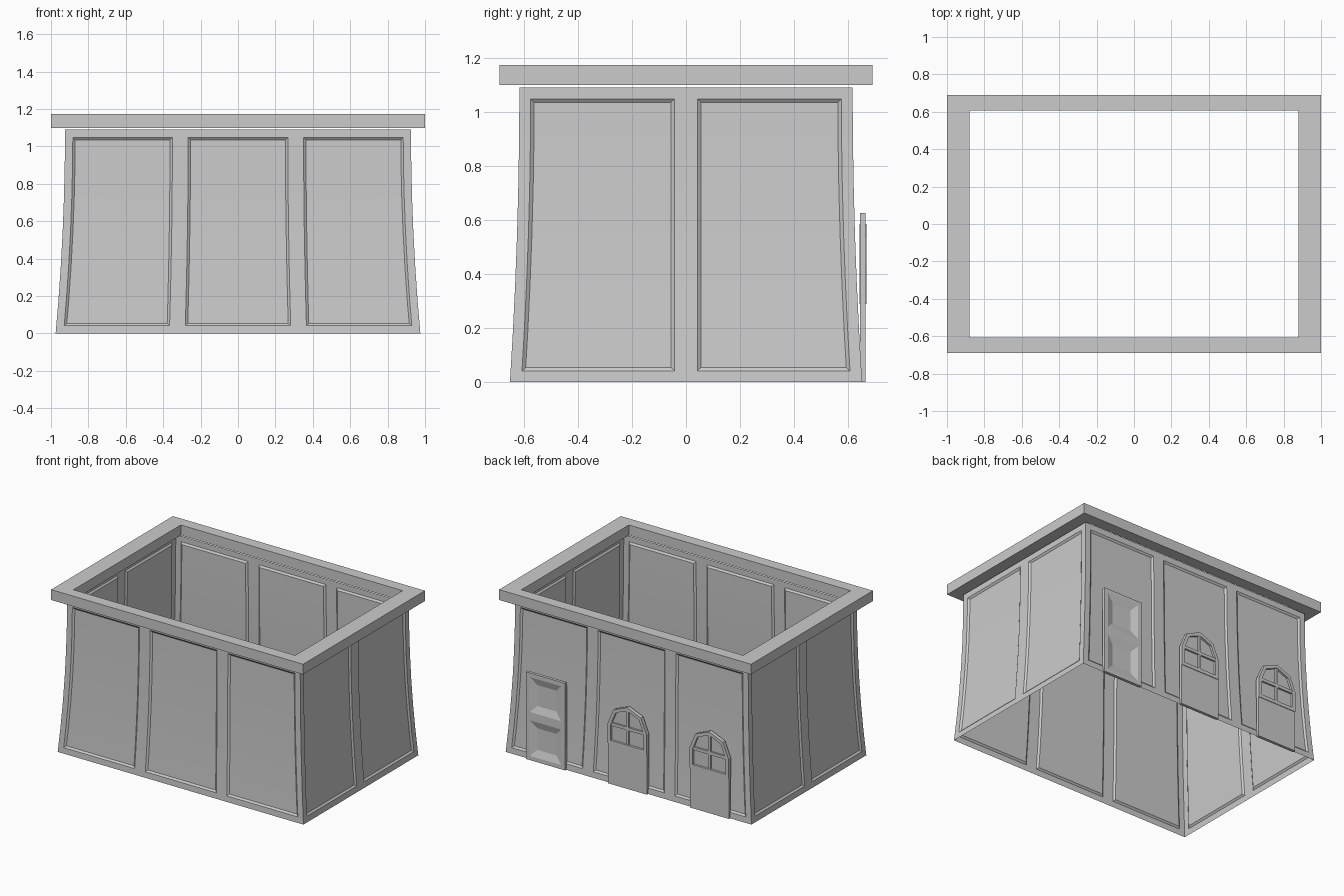
import bpy, bmesh, math
from mathutils import Vector

if "Cube" in bpy.data.objects:
    bpy.data.objects.remove(bpy.data.objects["Cube"])

H = 1.09  # wall height


def finish(bm, name):
    me = bpy.data.meshes.new(name)
    bm.to_mesh(me)
    bm.free()
    ob = bpy.data.objects.new(name, me)
    bpy.context.collection.objects.link(ob)
    return ob


def add_box(bm, x0, x1, y0, y1, z0, z1):
    r = bmesh.ops.create_cube(bm, size=1)
    for v in r["verts"]:
        v.co = ((x0 + x1) / 2 + v.co.x * (x1 - x0),
                (y0 + y1) / 2 + v.co.y * (y1 - y0),
                (z0 + z1) / 2 + v.co.z * (z1 - z0))


def add_ring(bm, outer, inner, offset):
    """Closed frame between two 3D loops, thickened along offset."""
    off = Vector(offset)
    loops = [[bm.verts.new(Vector(p) + o) for p in lp]
             for lp, o in ((outer, off * 0), (inner, off * 0), (inner, off), (outer, off))]
    n = len(outer)
    for a, b in zip(loops, loops[1:] + loops[:1]):
        for i in range(n):
            j = (i + 1) % n
            bm.faces.new((a[i], a[j], b[j], b[i]))


# Flared walls: 3 bays front and back, 2 bays on the sides, each a sunken panel
bm = bmesh.new()
plan = [(-1, -1), (-1/3, -1), (1/3, -1), (1, -1), (1, 0),
        (1, 1), (1/3, 1), (-1/3, 1), (-1, 1), (-1, 0)]
rows = []
for k in range(7):
    t = k / 6
    f = (1 - t) ** 2
    rows.append([bm.verts.new((u * (.925 + .05 * f), v * (.616 + .035 * f), t * H))
                 for u, v in plan])
bays = []
for i in range(len(plan)):
    j = (i + 1) % len(plan)
    bays.append([bm.faces.new((a[i], a[j], b[j], b[i])) for a, b in zip(rows, rows[1:])])
bm.normal_update()
for bay in bays:
    for thick, depth in ((.042, 0), (.013, -.01)):
        bmesh.ops.inset_region(bm, faces=bay, thickness=thick, depth=depth,
                               use_boundary=True, use_even_offset=True)
        bm.normal_update()
finish(bm, "walls")

# Overhanging roof rim
bm = bmesh.new()
rect = lambda x, y: [(-x, -y, 1.098), (x, -y, 1.098), (x, y, 1.098), (-x, y, 1.098)]
add_ring(bm, rect(1, .69), rect(.88, .608), (0, 0, .074))
bmesh.ops.recalc_face_normals(bm, faces=bm.faces)
finish(bm, "roof_rim")

# Back door with two bevelled sunken panels
bm = bmesh.new()
add_box(bm, .495, .805, .643, .664, 0, .625)
bmesh.ops.bisect_plane(bm, geom=bm.verts[:] + bm.edges[:] + bm.faces[:],
                       plane_co=(0, 0, .315), plane_no=(0, 0, 1))
bm.normal_update()
fronts = [f for f in bm.faces if f.normal.y > .9]
for thick, depth in ((.03, 0), (.05, -.016)):
    bmesh.ops.inset_individual(bm, faces=fronts, thickness=thick, depth=depth,
                               use_even_offset=True)
finish(bm, "panel_door")


# Arched windows standing on plain slabs
def arch(cx, r, z0, y, spring=.43):
    pts = [(cx - r, y, z0), (cx + r, y, z0)]
    return pts + [(cx + r * math.cos(a * math.pi / 4), y, spring + r * math.sin(a * math.pi / 4))
                  for a in range(5)]


for cx, side in ((0, "middle"), (-.65, "end")):
    bm = bmesh.new()
    add_box(bm, cx - .155, cx + .155, .643, .664, 0, .29)
    finish(bm, side + "_window_slab")

    bm = bmesh.new()
    face = bm.faces.new([bm.verts.new(p) for p in arch(cx, .14, .3, .645)])
    ext = bmesh.ops.extrude_face_region(bm, geom=[face])
    bmesh.ops.translate(bm, vec=(0, .007, 0),
                        verts=[v for v in ext["geom"] if isinstance(v, bmesh.types.BMVert)])
    bmesh.ops.recalc_face_normals(bm, faces=bm.faces)
    finish(bm, side + "_window_glass")

    bm = bmesh.new()
    add_ring(bm, arch(cx, .155, .29, .641), arch(cx, .13, .315, .641), (0, .027, 0))
    add_box(bm, cx - .135, cx + .135, .643, .665, .42, .442)
    add_box(bm, cx - .01, cx + .01, .643, .665, .305, .565)
    bmesh.ops.recalc_face_normals(bm, faces=bm.faces)
    finish(bm, side + "_window_frame")
